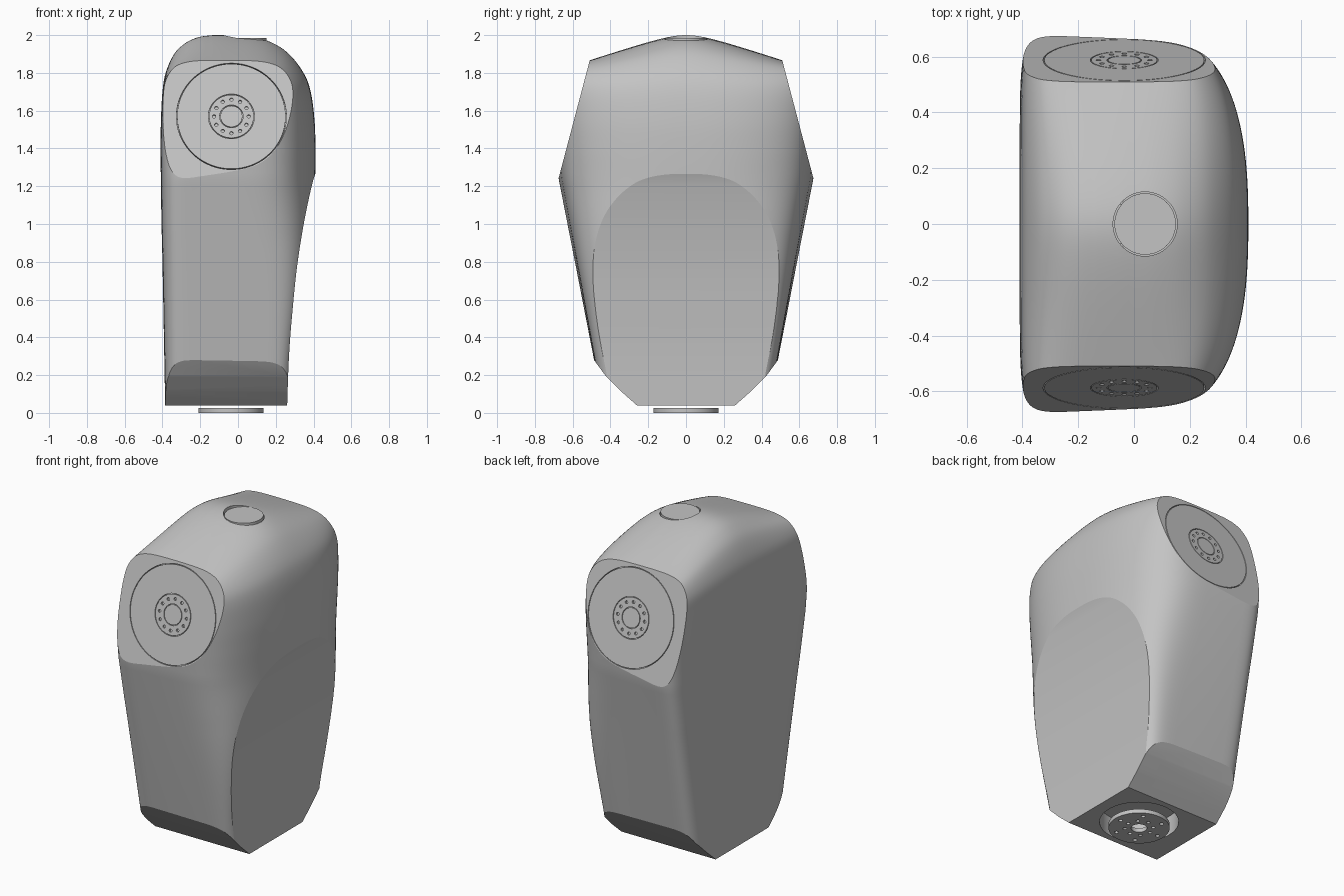
import bpy, bmesh, math
from mathutils import Vector, Matrix

if "Cube" in bpy.data.objects:
    bpy.data.objects.remove(bpy.data.objects["Cube"])

grey = bpy.data.materials.new("light_grey")
grey.use_nodes = True
COLOUR = (0.55, 0.55, 0.55, 1)
grey.diffuse_color = COLOUR
grey.node_tree.nodes["Principled BSDF"].inputs["Base Color"].default_value = COLOUR


def finish(name, bm):
    bmesh.ops.recalc_face_normals(bm, faces=bm.faces)
    mesh = bpy.data.meshes.new(name)
    bm.to_mesh(mesh)
    bm.free()
    mesh.materials.append(grey)
    obj = bpy.data.objects.new(name, mesh)
    bpy.context.collection.objects.link(obj)
    return obj


def activate(obj):
    bpy.ops.object.select_all(action='DESELECT')
    obj.select_set(True)
    bpy.context.view_layer.objects.active = obj


def smooth(obj, degrees=30):
    activate(obj)
    bpy.ops.object.shade_smooth_by_angle(angle=math.radians(degrees))


def cut(target, cutter):
    mod = target.modifiers.new("cut", 'BOOLEAN')
    mod.operation, mod.solver, mod.object = 'DIFFERENCE', 'EXACT', cutter
    activate(target)
    bpy.ops.object.modifier_apply(modifier=mod.name)
    bpy.data.objects.remove(cutter)


def spline(points, steps=6):
    """Catmull-Rom curve through tuples of any length."""
    pts = [Vector(p) for p in points]
    pts = [2 * pts[0] - pts[1]] + pts + [2 * pts[-1] - pts[-2]]
    out = []
    for a, b, c, d in zip(pts, pts[1:], pts[2:], pts[3:]):
        for k in range(steps):
            t = k / steps
            out.append(b + (c - a) * t / 2 + (2 * a - 5 * b + 4 * c - d) * t * t / 2
                       + (3 * b - a - 3 * c + d) * t ** 3 / 2)
    return out + [pts[-2]]


def prism(name, profile, half, frame=Matrix()):
    """Extrude an x-z outline along y, then place it."""
    bm = bmesh.new()
    face = bm.faces.new([bm.verts.new((x, -half, z)) for x, z in profile])
    new = bmesh.ops.extrude_face_region(bm, geom=[face])["geom"]
    verts = [v for v in new if isinstance(v, bmesh.types.BMVert)]
    bmesh.ops.translate(bm, verts=verts, vec=(0, 2 * half, 0))
    bm.transform(frame)
    return finish(name, bm)


def cylinder(name, frame, radius, low, high, segments=96):
    bm = bmesh.new()
    bmesh.ops.create_cone(bm, cap_ends=True, segments=segments, radius1=radius, radius2=radius,
                          depth=high - low, matrix=frame @ Matrix.Translation((0, 0, (low + high) / 2)))
    return finish(name, bm)


def tube(name, frame, inner, outer, low, high, segments=64):
    bm = bmesh.new()
    loops = [[bm.verts.new(frame @ Vector((r * math.cos(a), r * math.sin(a), z)))
              for a in (math.tau * k / segments for k in range(segments))]
             for r, z in ((inner, low), (outer, low), (outer, high), (inner, high))]
    for i in range(4):
        for k in range(segments):
            n, j = (k + 1) % segments, (i + 1) % 4
            bm.faces.new((loops[i][k], loops[i][n], loops[j][n], loops[j][k]))
    return finish(name, bm)


def drill(target, frame, ring, count, radius, low, high):
    for k in range(count):
        a = math.tau * k / count
        spot = frame @ Matrix.Translation((ring * math.cos(a), ring * math.sin(a), 0))
        cut(target, cylinder("drill", spot, radius, low, high, 16))


# Main housing: rounded sections stacked upward, the crown sloping to both ends
# Each section: height, left, right, and the two powers that round its right side
STEPS, RIDGE = 96, -0.08
shape = spline([(0, -0.385, 0.288, 8, 8), (0.28, -0.39, 0.295, 8, 8), (0.8, -0.4, 0.378, 4.5, 5),
                (1.0, -0.405, 0.4, 3.3, 4.3), (1.2, -0.408, 0.408, 2.6, 4), (1.4, -0.41, 0.41, 2.5, 4),
                (1.55, -0.408, 0.405, 2.5, 4), (1.7, -0.4, 0.385, 2.5, 4), (1.8, -0.383, 0.347, 2.5, 4),
                (1.9, -0.338, 0.27, 2.5, 4), (1.96, -0.275, 0.18, 2.5, 4), (1.99, -0.205, 0.08, 2.5, 4),
                (2.0, -0.13, -0.04, 2.5, 4)])
bm = bmesh.new()
rings = []
for z, left, right, inner, outer in shape:
    width = 0.68 + (z - 1.24) * (0.2 if z < 1.24 else 0.1)
    taper = 0.087 * min(z / 1.24, 1)
    blend = max((z - 1.2) / 0.8, 0) ** 5
    ring = []
    for k in range(2 * STEPS):
        u = math.sin(math.pi * (k / STEPS - 0.5))
        side, p, q = (right, inner, outer) if k <= STEPS else (left, 8, 8)
        x = RIDGE + (side - RIDGE) * max(1 - abs(u) ** p, 0) ** (1 / q)
        y = u * width * (1 - taper * (x + 0.35))
        drop = 0.33 * (math.hypot(y, 0.12) - 0.12)
        ring.append(bm.verts.new((x, y, z - drop * blend)))
    rings.append(ring)
for a, b in zip(rings, rings[1:]):
    for k in range(2 * STEPS):
        n = (k + 1) % (2 * STEPS)
        bm.faces.new((a[k], a[n], b[n], b[k]))
for ring in (rings[0], rings[-1]):
    for k in range(STEPS):
        quad = [ring[k], ring[k + 1], ring[2 * STEPS - k - 1], ring[-k]]
        bm.faces.new(list(dict.fromkeys(quad)))
bmesh.ops.recalc_face_normals(bm, faces=bm.faces)


def slice_off(point, normal):
    bmesh.ops.bisect_plane(bm, geom=bm.verts[:] + bm.edges[:] + bm.faces[:], plane_co=point,
                           plane_no=normal, clear_outer=True)
    bmesh.ops.holes_fill(bm, edges=[e for e in bm.edges if e.is_boundary], sides=0)


# Flat joint faces, curved lower chamfers and the base
TILT = Vector((0.625, 0.165)).normalized()
CHAMFER = [(0.487, 0.28), (0.425, 0.195), (0.345, 0.115), (0.26, 0.04)]
slice_off((0, 0, 0.04), (0, 0, -1))
for s in (-1, 1):
    slice_off((0, s * 0.675, 1.24), (0, s * TILT.x, TILT.y))
    for (y0, z0), (y1, z1) in zip(CHAMFER, CHAMFER[1:]):
        slice_off((0, s * y0, z0), (0, s * (z0 - z1), y1 - y0))
housing = finish("housing", bm)

# Scooped panel on the +x side
scoop = [tuple(p) for p in spline([(0.462, 1.4), (0.409, 1.265), (0.383, 1.17), (0.348, 1.0),
                                   (0.316, 0.8), (0.294, 0.6), (0.27, 0.3), (0.256, -0.1)], 10)]
cut(housing, prism("scoop_cutter", scoop + [(0.7, -0.1), (0.7, 1.4)], 1))

# Pocket in the crown with its round cover
cover_frame = Matrix.Translation((0.04, 0, 0))
cut(housing, cylinder("cover_cutter", cover_frame, 0.115, 1.94, 2.1))
corner = [(0.04, -0.112), (0.04, 0.112), (-0.05, 0.112), (-0.075, 0.087), (-0.075, -0.087), (-0.05, -0.112)]
upright = Matrix.Translation((0, 0, 2.02)) @ Matrix.Rotation(math.pi / 2, 4, 'X')
cut(housing, prism("corner_cutter", corner, 0.085, upright))
smooth(cylinder("crown_cover", cover_frame, 0.11, 1.93, 1.985))
for s in (-1, 1):
    bolt = Matrix.Translation((-0.052, s * 0.083, 0))
    smooth(cylinder("crown_bolt", bolt, 0.014, 1.925, 1.965, 16))

# Opening in the base and the mounting flange below it
base_frame = Matrix.Translation((-0.037, 0, 0))
cut(housing, cylinder("base_cutter", base_frame, 0.222, 0.02, 0.16))
flange = cylinder("mounting_flange", base_frame, 0.172, 0, 0.025)
cut(flange, cylinder("bore", base_frame, 0.045, -0.1, 0.1, 32))
drill(flange, base_frame, 0.08, 8, 0.011, -0.1, 0.1)
drill(flange, base_frame, 0.135, 6, 0.012, -0.1, 0.1)
smooth(flange)

# Round joint plates set flush in both tilted faces
for s, name in ((-1, "front_joint_plate"), (1, "back_joint_plate")):
    normal = Vector((0, s * TILT.x, TILT.y))
    spot = Vector((-0.035, s * (0.675 - 0.33 * 0.264), 1.57))
    frame = Matrix.Translation(spot) @ normal.to_track_quat('Z', 'Y').to_matrix().to_4x4()
    cut(housing, cylinder("plate_cutter", frame, 0.291, -0.02, 0.1))
    plate = cylinder(name, frame, 0.287, -0.025, 0)
    for r in (0.06, 0.12):
        cut(plate, tube("groove_cutter", frame, r - 0.002, r + 0.002, -0.01, 0.02))
    drill(plate, frame, 0.092, 12, 0.009, -0.012, 0.02)
    smooth(plate)

smooth(housing, 12)
